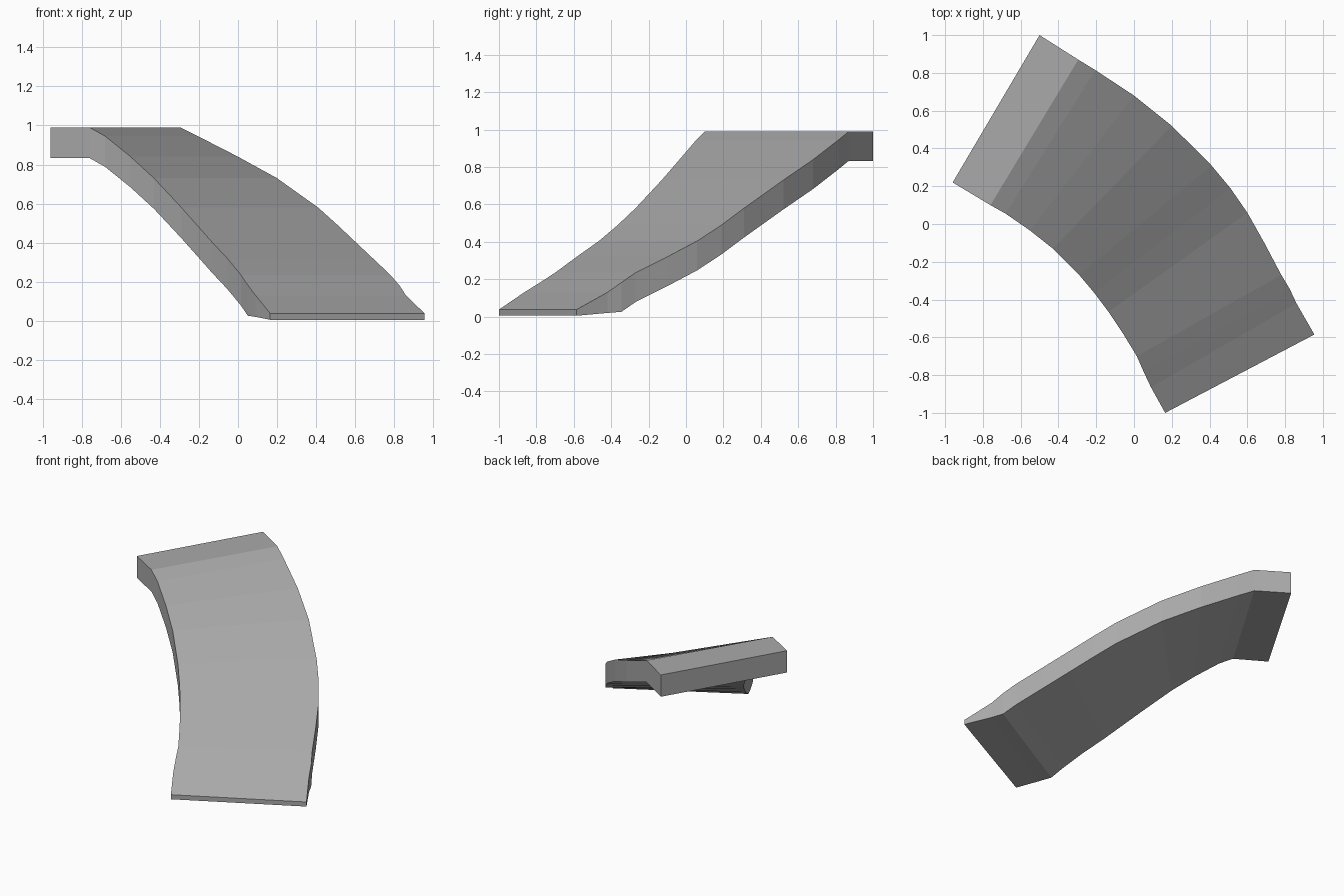
import bpy, bmesh

cube = bpy.data.objects.get("Cube")
if cube:
    bpy.data.objects.remove(cube)

# Single grey material
grey = bpy.data.materials.new("plain grey")
grey.use_nodes = True
colour = (0.4, 0.4, 0.4, 1)
grey.diffuse_color = colour
grey.node_tree.nodes["Principled BSDF"].inputs["Base Color"].default_value = colour

THICK = 0.157

# Cross-sections along the bend: inner edge (x, y), outer edge (x, y), top height
sections = [
    ((-0.96, 0.22), (-0.50, 1.00), 0.99),
    ((-0.76, 0.10), (-0.295, 0.87), 0.99),
    ((-0.68, 0.055), (-0.205, 0.815), 0.945),
    ((-0.55, -0.035), (0.00, 0.68), 0.84),
    ((-0.43, -0.13), (0.20, 0.52), 0.73),
    ((-0.29, -0.27), (0.41, 0.31), 0.58),
    ((-0.21, -0.365), (0.51, 0.19), 0.49),
    ((-0.135, -0.465), (0.60, 0.06), 0.405),
    ((-0.055, -0.585), (0.69, -0.10), 0.32),
    ((0.015, -0.70), (0.78, -0.27), 0.235),
    ((0.05, -0.78), (0.825, -0.345), 0.183),
    ((0.09, -0.865), (0.86, -0.42), 0.13),
    ((0.165, -1.00), (0.955, -0.585), 0.038),
]
# The underside levels off where the ramp meets the ground
landing = {len(sections) - 2: 0.02, len(sections) - 1: 0.005}

bm = bmesh.new()
rings = []
for i, (inner, outer, top) in enumerate(sections):
    low = landing.get(i, top - THICK)
    corners = [(*inner, top), (*outer, top), (*outer, low), (*inner, low)]
    rings.append([bm.verts.new(c) for c in corners])

# Skin neighbouring sections and close both ends
for a, b in zip(rings, rings[1:]):
    for k in range(4):
        n = (k + 1) % 4
        bm.faces.new((a[k], a[n], b[n], b[k]))
bm.faces.new(rings[0])
bm.faces.new(rings[-1])
bmesh.ops.recalc_face_normals(bm, faces=bm.faces)

mesh = bpy.data.meshes.new("curved_ramp")
bm.to_mesh(mesh)
bm.free()
mesh.materials.append(grey)
ramp = bpy.data.objects.new("curved_ramp", mesh)
bpy.context.collection.objects.link(ramp)
